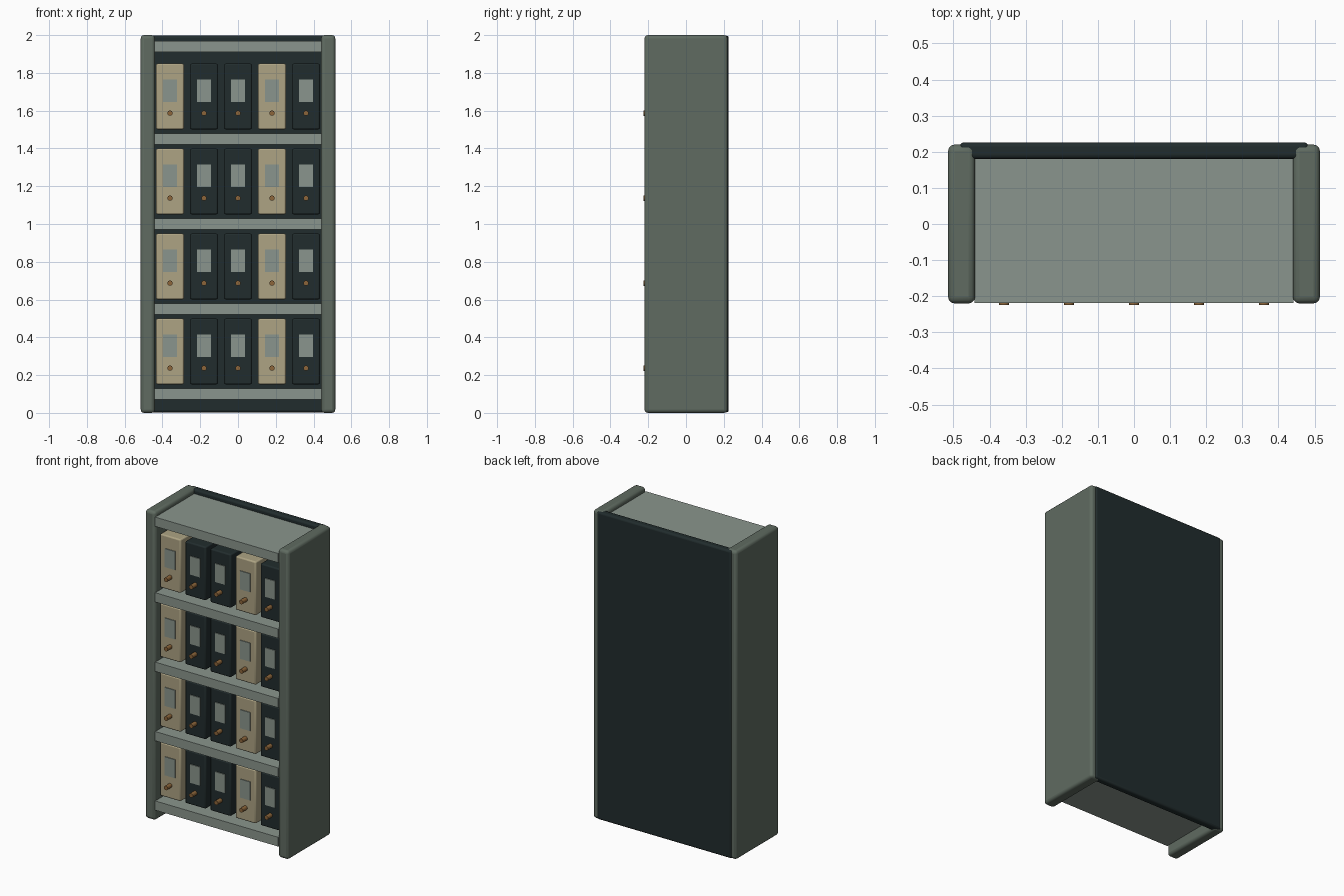
import bpy, math

if "Cube" in bpy.data.objects:
    bpy.data.objects.remove(bpy.data.objects["Cube"])

def mat(name, rgb):
    m = bpy.data.materials.new(name)
    m.diffuse_color = (*rgb, 1.0)
    m.use_nodes = True
    m.node_tree.nodes["Principled BSDF"].inputs["Base Color"].default_value = m.diffuse_color
    return m

FRAME = mat("grey_green", (0.115, 0.147, 0.119))
SHELF = mat("pale_grey_green", (0.254, 0.301, 0.266))
TAN = mat("tan", (0.418, 0.366, 0.227))
DARK = mat("dark_teal", (0.0152, 0.0252, 0.0262))
BRONZE = mat("bronze", (0.262, 0.130, 0.042))

def finish(o, name, material, bevel=0.0, segments=3):
    o.name = name
    o.data.materials.append(material)
    if bevel:
        b = o.modifiers.new("bevel", 'BEVEL')
        b.width, b.segments = bevel, segments
    bpy.ops.object.shade_smooth_by_angle(angle=math.radians(35))
    return o

def box(name, x, y, z, material, bevel=0.0, segments=3):
    """Box from (min, max) ranges on each axis."""
    bpy.ops.mesh.primitive_cube_add(size=1, location=[(a + b) / 2 for a, b in (x, y, z)])
    o = bpy.context.object
    o.scale = [b - a for a, b in (x, y, z)]
    bpy.ops.object.transform_apply(location=False, rotation=False, scale=True)
    return finish(o, name, material, bevel, segments)

# side panels and back panel
box("left_side", (-0.515, -0.44), (-0.22, 0.22), (0, 2), FRAME, 0.018)
box("right_side", (0.44, 0.515), (-0.22, 0.22), (0, 2), FRAME, 0.018)
box("back_panel", (-0.483, 0.483), (0.18, 0.226), (0.003, 1.997), DARK, 0.012)

# shelves
for i, z in enumerate((0.10, 0.55, 1.00, 1.45, 1.94)):
    box(f"shelf_{i}", (-0.442, 0.442), (-0.219, 0.19), (z - 0.03, z + 0.03), SHELF)

# rows of file boxes, each with a label and a pull knob
for row in range(4):
    zc = 0.325 + 0.45 * row
    for col in range(5):
        xc = -0.36 + 0.18 * col
        tag = f"{row}_{col}"
        box("file_box_" + tag, (xc - 0.074, xc + 0.074), (-0.18, 0.14),
            (zc - 0.174, zc + 0.174), TAN if col in (0, 3) else DARK, 0.008, 2)
        box("label_" + tag, (xc - 0.036, xc + 0.036), (-0.185, -0.178),
            (zc - 0.03, zc + 0.09), SHELF)
        bpy.ops.mesh.primitive_cylinder_add(
            vertices=16, radius=0.014, depth=0.05,
            location=(xc, -0.2, zc - 0.088), rotation=(math.pi / 2, 0, 0))
        finish(bpy.context.object, "knob_" + tag, BRONZE)
